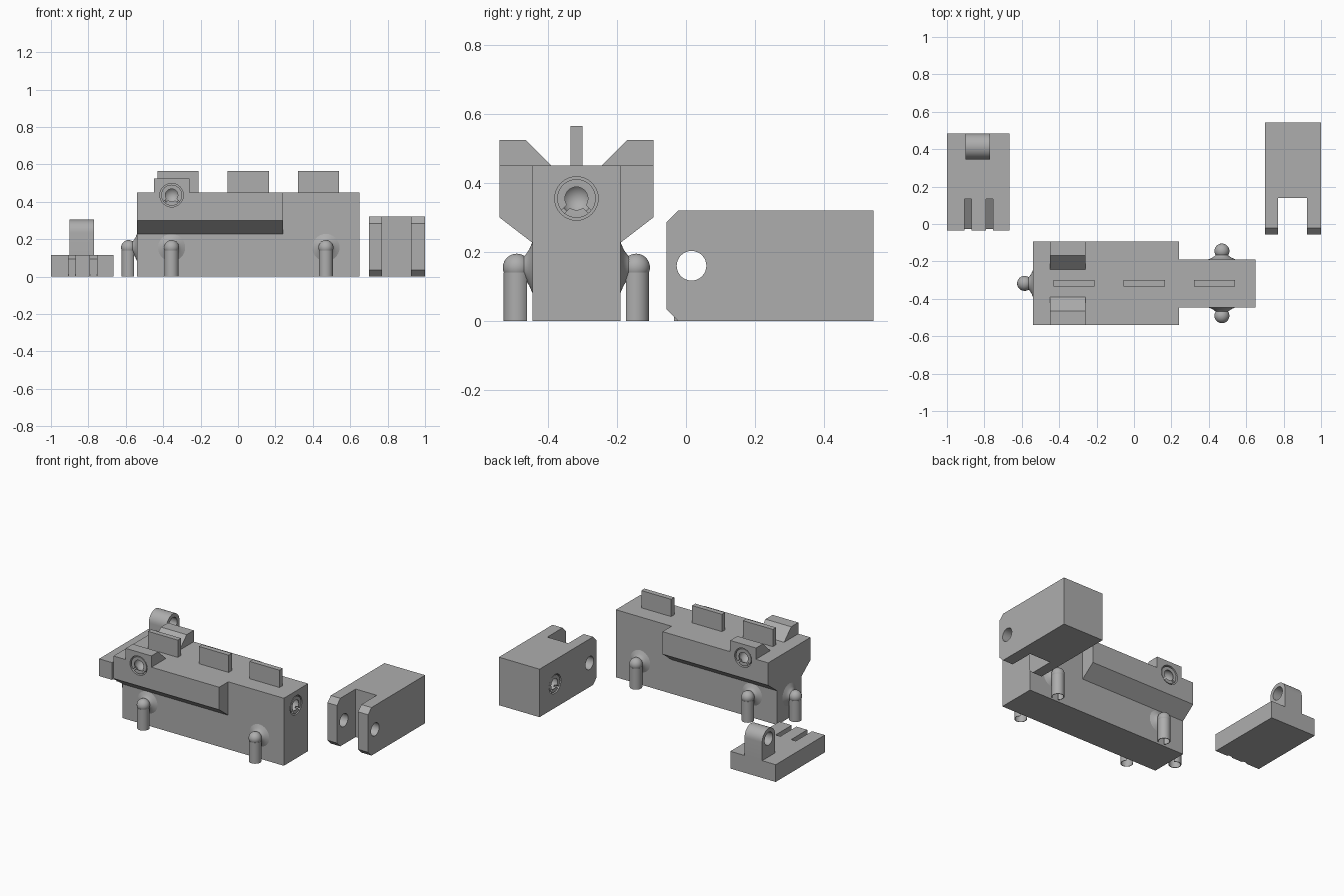
import bpy, bmesh, math
from mathutils import Matrix, Vector

if "Cube" in bpy.data.objects:
    bpy.data.objects.remove(bpy.data.objects["Cube"])

grey = bpy.data.materials.new("plain grey")
grey.diffuse_color = (0.42, 0.42, 0.42, 1)
grey.use_nodes = True
grey.node_tree.nodes["Principled BSDF"].inputs["Base Color"].default_value = grey.diffuse_color
CY = -0.3175          # centre line of the main body
BALL_Z = 0.155


def finish(name, bm, smooth=False):
    bmesh.ops.recalc_face_normals(bm, faces=bm.faces)
    me = bpy.data.meshes.new(name)
    bm.to_mesh(me)
    bm.free()
    me.materials.append(grey)
    ob = bpy.data.objects.new(name, me)
    bpy.context.collection.objects.link(ob)
    if smooth:
        shade(ob)
    return ob


def shade(ob):
    bpy.ops.object.select_all(action='DESELECT')
    bpy.context.view_layer.objects.active = ob
    ob.select_set(True)
    bpy.ops.object.shade_smooth_by_angle(angle=math.radians(35))


def prism(name, pts, x0, x1):
    """Extrude a (y, z) outline along x."""
    bm = bmesh.new()
    face = bm.faces.new([bm.verts.new((x0, y, z)) for y, z in pts])
    ext = bmesh.ops.extrude_face_region(bm, geom=[face])
    verts = [v for v in ext["geom"] if isinstance(v, bmesh.types.BMVert)]
    bmesh.ops.translate(bm, verts=verts, vec=(x1 - x0, 0, 0))
    return finish(name, bm)


def box(name, x0, x1, y0, y1, z0, z1):
    return prism(name, [(y0, z0), (y1, z0), (y1, z1), (y0, z1)], x0, x1)


def lathe(name, profile, origin, axis, steps=32, start=0.0, sweep=math.tau):
    """Revolve (radius, distance along axis) points."""
    bm = bmesh.new()
    vs = [bm.verts.new((r, 0, h)) for r, h in profile]
    es = [bm.edges.new((a, b)) for a, b in zip(vs, vs[1:])]
    if start:
        bmesh.ops.rotate(bm, verts=vs, cent=(0, 0, 0), matrix=Matrix.Rotation(start, 3, 'Z'))
    bmesh.ops.spin(bm, geom=vs + es, cent=(0, 0, 0), axis=(0, 0, 1),
                   angle=sweep, steps=steps)
    bmesh.ops.remove_doubles(bm, verts=bm.verts, dist=1e-5)
    rot = Vector((0, 0, 1)).rotation_difference(Vector(axis)).to_matrix().to_4x4()
    bm.transform(Matrix.Translation(origin) @ rot)
    return finish(name, bm, True)


def boolean(ob, other, op='DIFFERENCE'):
    """Apply the boolean and drop the helper."""
    mod = ob.modifiers.new("bool", 'BOOLEAN')
    mod.operation, mod.object, mod.solver = op, other, 'EXACT'
    bpy.context.view_layer.objects.active = ob
    bpy.ops.object.modifier_apply(modifier=mod.name)
    bpy.data.objects.remove(other)


def bore(ob, origin, axis, r, depth):
    boolean(ob, lathe("cutter", [(0, -0.02), (r, -0.02), (r, depth), (0, depth)], origin, axis))


def socket(ob, origin, axis):
    """Round recess holding a notched, hollow ball cup."""
    bore(ob, origin, axis, 0.063, 0.09)
    arc = [math.radians(a) for a in range(-45, 91, 15)]
    inner = [(0.047 * math.cos(a), 0.038 + 0.047 * math.sin(a)) for a in arc]
    cup = lathe("socket_cup", [(0, 0.0905), (0.056, 0.0905), (0.056, 0.004), (0.042, 0.004)]
                + [(max(r, 0), h) for r, h in inner], origin, axis)
    side = Vector(axis).cross(Vector((0, 0, 1)))
    for sign in (-1, 1):
        d = (side * sign + Vector((0, 0, -1))).normalized()
        # notches at the mouth of the cup
        slot = box("cutter", -0.006, 0.006, -0.03, 0.03, 0.03, 0.08)
        frame = Matrix((Vector(axis).cross(d), Vector(axis), d)).transposed().to_4x4()
        slot.data.transform(Matrix.Translation(origin) @ frame)
        boolean(cup, slot)
    shade(cup)


# --- main body with flared upper sides
body = box("body", -0.54, 0.65, CY - 0.128, CY + 0.128, 0, 0.45)
flare = [(CY - 0.128, 0.227), (CY + 0.128, 0.227), (CY + 0.223, 0.30),
         (CY + 0.223, 0.45), (CY - 0.223, 0.45), (CY - 0.223, 0.30)]
boolean(body, prism("flare", flare, -0.54, 0.24), 'UNION')

# wedge blocks on both top edges
for s in (-1, 1):
    wedge = [(CY + s * 0.223, 0.40), (CY + s * 0.223, 0.525),
             (CY + s * 0.148, 0.525), (CY + s * 0.073, 0.45), (CY + s * 0.073, 0.40)]
    boolean(body, prism("wedge", wedge, -0.45, -0.26), 'UNION')

# sockets on both sides and on the end
for s in (-1, 1):
    socket(body, (-0.355, CY + s * 0.223, 0.435), (0, -s, 0))
socket(body, (0.652, CY, 0.355), (-1, 0, 0))
shade(body)

# thin fins along the top
for i, x in enumerate((-0.43, -0.055, 0.32)):
    box(f"top_fin_{i + 1}", x, x + 0.22, CY - 0.017, CY + 0.017, 0.44, 0.565)

# --- ball joints, each standing on a thin curved support shell
joints = [((x, CY + s * 0.128), (0, s, 0)) for x in (-0.355, 0.47) for s in (-1, 1)]
joints.append(((-0.54, CY), (-1, 0, 0)))
for (x, y), d in joints:
    wall, d = Vector((x, y, BALL_Z)), Vector(d)
    c = wall + d * 0.045
    ball = [(0.04 * math.cos(math.radians(a)), 0.04 * math.sin(math.radians(a)))
            for a in range(-90, 91, 10)]
    lathe("joint_ball", [(abs(r), h) for r, h in ball], c, (0, 0, 1), 32)
    lathe("joint_neck", [(0, -0.01), (0.073, -0.01), (0.073, 0), (0.052, 0.009),
                         (0.036, 0.02), (0.028, 0.032), (0, 0.032)], wall, d)
    lathe("joint_support", [(0.038, 0), (0.038, 0.14), (0.034, 0.14), (0.034, 0), (0.038, 0)],
          (c.x, c.y, 0), (0, 0, 1), 24, math.atan2(d.y, d.x) - math.radians(140),
          math.radians(280))

# --- foot plate with ramped toe slots and a hinge lug
foot = box("foot", -1.0, -0.665, -0.035, 0.483, 0, 0.115)
for x in (-0.905, -0.79):
    boolean(foot, prism("cutter", [(-0.05, -0.01), (-0.035, -0.005), (0.135, 0.095),
                                   (0.135, 0.2), (-0.05, 0.2)], x, x + 0.035))
lug = [(0.346, 0.05), (0.483, 0.05)]
lug += [(0.4145 + 0.0685 * math.cos(a), 0.236 + 0.0685 * math.sin(a))
        for a in [math.pi * i / 16 for i in range(17)]]
boolean(foot, prism("lug", lug, -0.9, -0.77), 'UNION')
bore(foot, (-0.92, 0.4145, 0.236), (1, 0, 0), 0.043, 0.2)
shade(foot)

# --- forked leg block with pivot hole and socket
leg = prism("leg", [(-0.057, 0.035), (-0.022, 0), (0.543, 0), (0.543, 0.32),
                    (-0.022, 0.32), (-0.057, 0.285)], 0.70, 1.0)
boolean(leg, box("cutter", 0.77, 0.925, -0.1, 0.14, -0.1, 0.5))
bore(leg, (0.68, 0.016, 0.16), (1, 0, 0), 0.043, 0.4)
socket(leg, (0.70, 0.38, 0.16), (1, 0, 0))
shade(leg)
